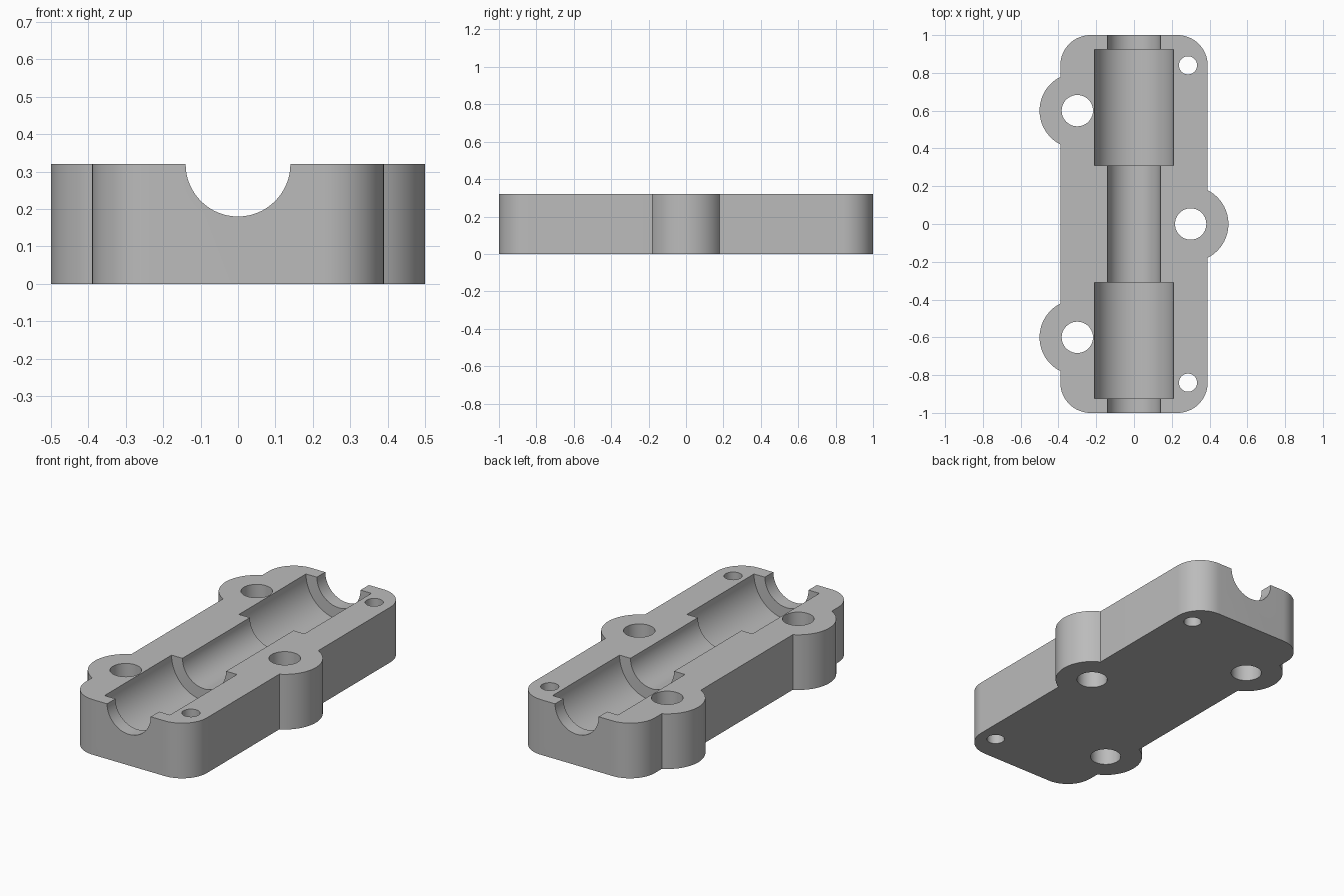
import bpy, bmesh, math

cube = bpy.data.objects.get("Cube")
if cube:
    bpy.data.objects.remove(cube, do_unlink=True)

HEIGHT, HALF_W, HALF_L = 0.32, 0.39, 1.0
CORNER, LUG_R, LUG_X, LUG_Y = 0.16, 0.2, 0.3, 0.6

grey = bpy.data.materials.new("plain grey")
grey.use_nodes = True
grey.diffuse_color = (0.5, 0.5, 0.5, 1)
grey.node_tree.nodes["Principled BSDF"].inputs["Base Color"].default_value = (0.5, 0.5, 0.5, 1)


def arc(cx, cy, r, start, end, steps):
    angles = [start + (end - start) * i / steps for i in range(steps + 1)]
    return [(cx + r * math.cos(a), cy + r * math.sin(a)) for a in angles]


def loft(name, rings):
    """Solid made by joining equal rings of points, capped at both ends."""
    bm = bmesh.new()
    loops = [[bm.verts.new(p) for p in ring] for ring in rings]
    n = len(loops[0])
    for a, b in zip(loops, loops[1:]):
        for i in range(n):
            j = (i + 1) % n
            bm.faces.new((a[i], a[j], b[j], b[i]))
    bm.faces.new(loops[0][::-1])
    bm.faces.new(loops[-1])
    bmesh.ops.recalc_face_normals(bm, faces=bm.faces)
    mesh = bpy.data.meshes.new(name)
    bm.to_mesh(mesh)
    bm.free()
    mesh.materials.append(grey)
    obj = bpy.data.objects.new(name, mesh)
    bpy.context.collection.objects.link(obj)
    return obj


def prism(name, outline, z0, z1):
    return loft(name, [[(x, y, z) for x, y in outline] for z in (z0, z1)])


# Outline: rounded rectangle with one lug on the left and two on the right
quarter = math.pi / 2
spread = math.acos((HALF_W - LUG_X) / LUG_R)
cx, cy = HALF_W - CORNER, HALF_L - CORNER
outline = arc(cx, -cy, CORNER, -quarter, 0, 16)
outline += arc(LUG_X, 0, LUG_R, -spread, spread, 28)
outline += arc(cx, cy, CORNER, 0, quarter, 16)
outline += arc(-cx, cy, CORNER, quarter, math.pi, 16)
for y in (LUG_Y, -LUG_Y):
    outline += arc(-LUG_X, y, LUG_R, math.pi - spread, math.pi + spread, 28)
outline += arc(-cx, -cy, CORNER, math.pi, 3 * quarter, 16)
housing = prism("housing_half", outline, 0, HEIGHT)

# Stepped round channel along the length, with a wide seat near each end
steps = [(-1.1, 0.14), (-0.923, 0.14), (-0.923, 0.21), (-0.309, 0.21), (-0.309, 0.14)]
steps += [(-y, r) for y, r in reversed(steps)]
rings = [[(x, y, HEIGHT + z) for x, z in arc(0, 0, r, 0, 2 * math.pi, 64)[:-1]]
         for y, r in steps]
cutters = [loft("channel_cutter", rings)]

# Bolt holes through the lugs and pin holes in the left corners
holes = [(LUG_X, 0, 0.083), (-LUG_X, LUG_Y, 0.083), (-LUG_X, -LUG_Y, 0.083),
         (0.286, 0.84, 0.048), (0.286, -0.84, 0.048)]
for x, y, r in holes:
    ring = arc(x, y, r, 0, 2 * math.pi, 40)[:-1]
    cutters.append(prism("hole_cutter", ring, -0.1, HEIGHT + 0.1))

for cutter in cutters:
    cutter.hide_render = True
    mod = housing.modifiers.new(cutter.name, "BOOLEAN")
    mod.operation, mod.solver, mod.object = "DIFFERENCE", "EXACT", cutter

# Bake the cuts and discard the cutters
bpy.context.view_layer.update()
baked = bpy.data.meshes.new_from_object(housing.evaluated_get(bpy.context.evaluated_depsgraph_get()))
housing.modifiers.clear()
housing.data = baked
for cutter in cutters:
    bpy.data.objects.remove(cutter, do_unlink=True)

bpy.ops.object.select_all(action="DESELECT")
housing.select_set(True)
bpy.context.view_layer.objects.active = housing
bpy.ops.object.shade_smooth_by_angle(angle=math.radians(30))
